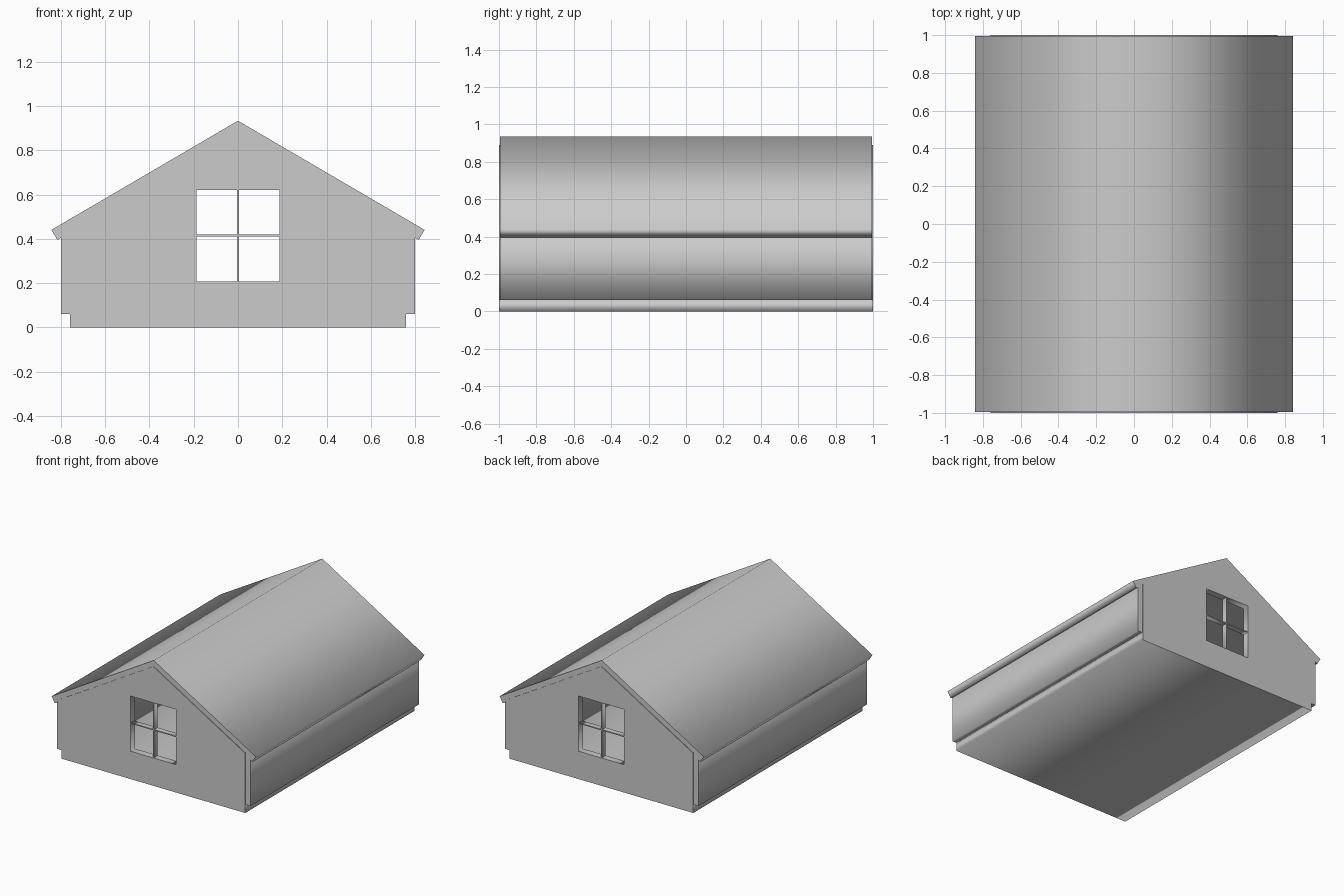
import bpy
import math

if "Cube" in bpy.data.objects:
    bpy.data.objects.remove(bpy.data.objects["Cube"])


def prism(name, loops, depth, y=0.0):
    """Extrude x-z outlines (later loops become holes) along y, centred on y."""
    cu = bpy.data.curves.new(name, 'CURVE')
    cu.dimensions = '2D'
    cu.fill_mode = 'BOTH'
    cu.extrude = depth / 2
    for pts in loops:
        s = cu.splines.new('POLY')
        s.points.add(len(pts) - 1)
        for p, (x, z) in zip(s.points, pts):
            p.co = (x, z, 0, 1)
        s.use_cyclic_u = True
    ob = bpy.data.objects.new(name, cu)
    bpy.context.collection.objects.link(ob)
    ob.rotation_euler.x = math.pi / 2
    ob.location.y = y
    bpy.ops.object.select_all(action='DESELECT')
    ob.select_set(True)
    bpy.context.view_layer.objects.active = ob
    bpy.ops.object.convert(target='MESH')
    return bpy.context.object


def rect(x0, x1, z0, z1):
    return [(x0, z0), (x1, z0), (x1, z1), (x0, z1)]


def mirrored(half):
    """Complete a symmetric outline from its right half."""
    return half + [(-x, z) for x, z in reversed(half) if x > 0]


# Floor slab
prism("floor_base", [rect(-0.76, 0.76, 0, 0.06)], 2.0)

# Side walls, overhanging the floor slab and sloped under the roof
for side, s in (("left", -1), ("right", 1)):
    outline = [(0.76, 0.06), (0.80, 0.06), (0.80, 0.405), (0.76, 0.43)]
    prism(side + "_wall", [[(s * x, z) for x, z in outline]], 1.99)

# Gable walls with window openings and thin cross bars
gable = [(0.76, 0.06), (0.76, 0.445), (0, 0.89), (-0.76, 0.445), (-0.76, 0.06)]
W, Z0, Z1 = 0.187, 0.208, 0.62
for end, s in (("front", -1), ("back", 1)):
    prism(end + "_gable", [gable, rect(-W, W, Z0, Z1)], 0.05, s * 0.975)
    prism(end + "_window_upright", [rect(-0.004, 0.004, Z0, Z1)], 0.04, s * 0.975)
    prism(end + "_window_crossbar", [rect(-W, W, 0.411, 0.419)], 0.04, s * 0.975)

# Pitched roof with square-cut eaves
roof = [(0, 0.934), (0.843, 0.441), (0.816, 0.396), (0, 0.874),
        (-0.816, 0.396), (-0.843, 0.441)]
prism("roof", [roof], 1.99)
